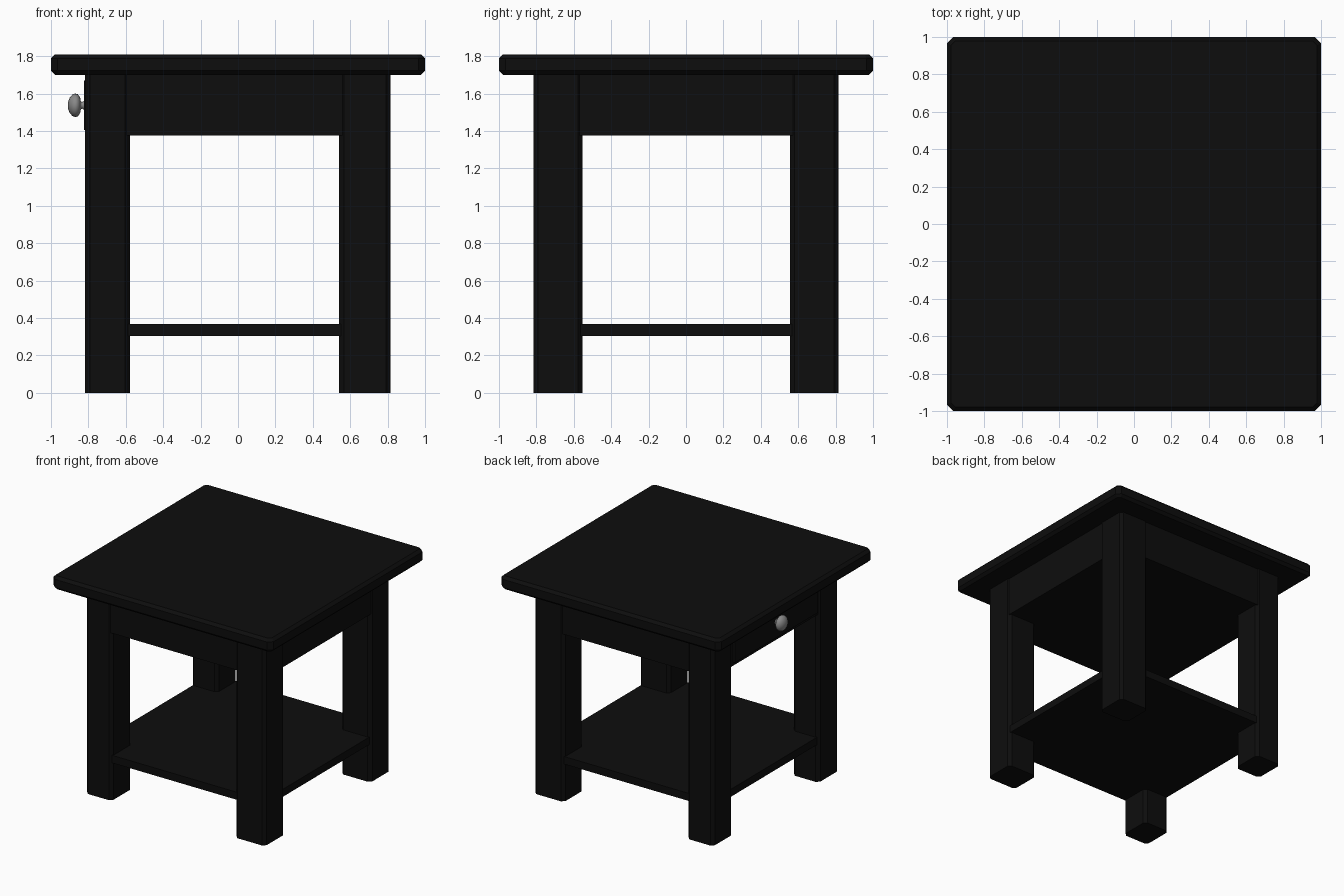
import bpy, bmesh, math

if "Cube" in bpy.data.objects:
    bpy.data.objects.remove(bpy.data.objects["Cube"])


def material(name, v):
    m = bpy.data.materials.new(name)
    m.diffuse_color = (v, v, v, 1)
    m.use_nodes = True
    m.node_tree.nodes["Principled BSDF"].inputs["Base Color"].default_value = m.diffuse_color
    return m


black = material("black_paint", 0.004)
metal = material("metal", 0.25)


def finish(bm, name, mat):
    bmesh.ops.recalc_face_normals(bm, faces=bm.faces)
    me = bpy.data.meshes.new(name)
    bm.to_mesh(me)
    bm.free()
    ob = bpy.data.objects.new(name, me)
    bpy.context.collection.objects.link(ob)
    me.materials.append(mat)
    return ob


def box(name, lo, hi, corner=0.0, rim=0.0):
    """Box with chamfered vertical corners, then chamfered top and bottom rims."""
    bm = bmesh.new()
    bmesh.ops.create_cube(bm, size=1)
    for v in bm.verts:
        for i in range(3):
            v.co[i] = hi[i] if v.co[i] > 0 else lo[i]
    if corner:
        up = [e for e in bm.edges
              if abs(e.verts[0].co.z - e.verts[1].co.z) > 1e-4]
        bmesh.ops.bevel(bm, geom=up, offset=corner, segments=1, affect='EDGES')
    if rim:
        flat = [e for e in bm.edges
                if abs(e.verts[0].co.z - e.verts[1].co.z) < 1e-4]
        bmesh.ops.bevel(bm, geom=flat, offset=rim, segments=1, affect='EDGES')
    return finish(bm, name, black)


# Table top
box("table_top", (-1, -1, 1.70), (1, 1, 1.81), 0.035, 0.022)

# Legs: the drawer side pair is slightly narrower
for side, x0, x1 in (("left", -0.817, -0.578), ("right", 0.541, 0.815)):
    for end, y0, y1 in (("front", -0.816, -0.553), ("back", 0.556, 0.816)):
        box(f"{end}_{side}_leg", (x0, y0, 0), (x1, y1, 1.70), 0.025)

# Apron body and lower shelf
box("apron", (-0.805, -0.808, 1.375), (0.807, 0.808, 1.70), 0.03)
box("shelf", (-0.80, -0.80, 0.305), (0.80, 0.80, 0.367), 0.03)

# Drawer front on the left side
box("drawer_front", (-0.823, -0.54, 1.405), (-0.79, 0.54, 1.67))

# Knob, turned around the x axis: (distance from drawer, radius)
profile = [(0, 0.026), (0.012, 0.018), (0.02, 0.02), (0.024, 0.042),
           (0.036, 0.059), (0.05, 0.063), (0.066, 0.057), (0.08, 0.04),
           (0.088, 0.02), (0.09, 0)]
bm = bmesh.new()
pts = [bm.verts.new((-0.82 - d, 0, 1.537 + r)) for d, r in profile]
edges = [bm.edges.new(p) for p in zip(pts, pts[1:])]
bmesh.ops.spin(bm, geom=pts + edges, cent=(0, 0, 1.537), axis=(1, 0, 0),
               angle=math.tau, steps=20)
bmesh.ops.remove_doubles(bm, verts=bm.verts, dist=1e-4)
knob = finish(bm, "drawer_knob", metal)
knob.data.shade_smooth()
